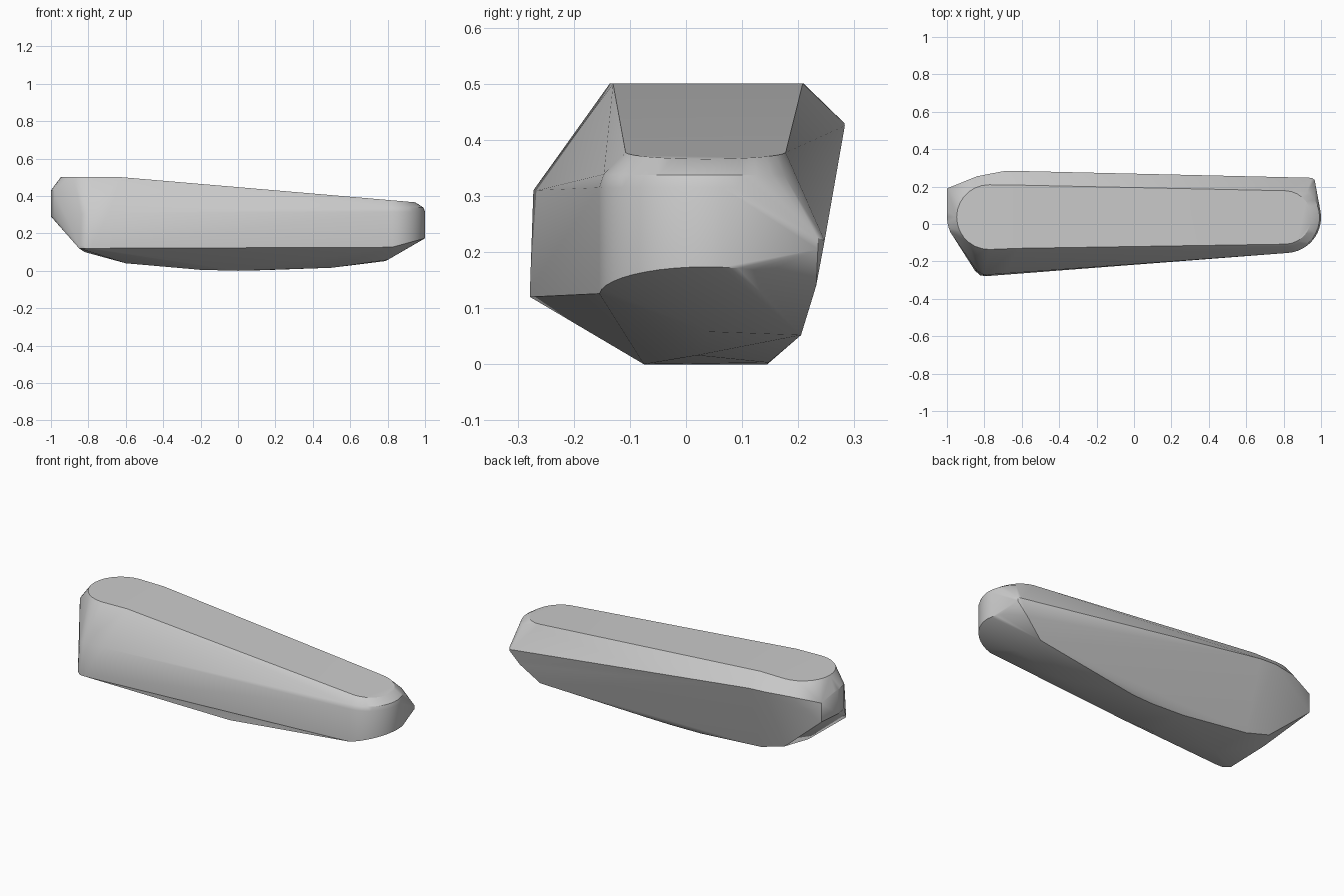
import bpy, bmesh, math

cube = bpy.data.objects.get("Cube")
if cube:
    bpy.data.objects.remove(cube, do_unlink=True)

grey = bpy.data.materials.new("plain grey")
grey.use_nodes = True
grey.diffuse_color = (0.6, 0.6, 0.6, 1)
grey.node_tree.nodes["Principled BSDF"].inputs["Base Color"].default_value = grey.diffuse_color


def arc(cx, cy, r, start, end, z_of, steps=14):
    """Horizontal arc of points whose height follows z_of(x)."""
    points = []
    for i in range(steps + 1):
        a = math.radians(start + (end - start) * i / steps)
        x, y = cx + r * math.cos(a), cy + r * math.sin(a)
        points.append((x, y, z_of(x)))
    return points


def top_z(x):
    return min(0.5, 0.5 - (x + 0.62) * 0.0855)


points = []

# Flat top, a long tapering capsule
points += arc(-0.775, 0.037, 0.173, 90, 270, top_z)
points += arc(0.805, 0.035, 0.143, -86, 86, top_z)
points += [(-0.62, 0.208, 0.5), (-0.62, -0.13, 0.5)]

# Rounded wall of the narrow end
points += arc(0.81, 0.035, 0.182, -86, 50, lambda x: 0.347 - 0.01 * x)
points += arc(0.81, 0.035, 0.190, -86, 35, lambda x: 0.315)
points += arc(0.81, 0.035, 0.190, -86, 35, lambda x: 0.125 + 0.27 * (x - 0.82))

# Rounded wall of the wide end
points += arc(-0.80, 0.04, 0.2, 140, 205, lambda x: 0.43, 8)
points += arc(-0.80, 0.04, 0.2, 140, 205, lambda x: 0.29, 8)
points += [(-1, 0.19, 0.41), (-1, 0.19, 0.30), (-0.95, 0.205, 0.42)]

# Front corner of the wide end
points += [(-0.69, -0.265, 0.31), (-0.8, -0.272, 0.31), (-0.84, -0.25, 0.30)]
for z in (0.12, 0.135):
    points += [(-0.78, -0.278, z), (-0.82, -0.276, z), (-0.85, -0.25, z)]

# Back ridge and the pointed back corner of the narrow end
points += [(-0.84, 0.255, 0.43), (-0.7, 0.282, 0.43), (-0.6, 0.283, 0.425),
           (0.95, 0.247, 0.22), (0.966, 0.235, 0.225), (0.966, 0.235, 0.205),
           (0.9, 0.232, 0.14), (0.79, 0.205, 0.052)]

# Shallow curved belly
points += [(-0.82, 0.05, 0.10), (-0.75, 0.17, 0.085), (-0.6, 0.17, 0.042),
           (-0.6, -0.08, 0.04), (-0.2, -0.075, 0.005), (-0.2, 0.15, 0.005),
           (0, -0.075, 0), (0, 0.145, 0), (0.13, 0.147, 0.003),
           (0.5, 0.02, 0.016), (0.8, 0.04, 0.058)]

# Wrap the outlines in one convex skin
bm = bmesh.new()
for p in points:
    bm.verts.new(p)
bmesh.ops.remove_doubles(bm, verts=bm.verts, dist=0.002)
result = bmesh.ops.convex_hull(bm, input=bm.verts)
loose = [v for v in bm.verts if not v.link_faces]
bmesh.ops.delete(bm, geom=loose, context="VERTS")
bmesh.ops.dissolve_limit(bm, angle_limit=math.radians(0.5), verts=bm.verts, edges=bm.edges)
bmesh.ops.recalc_face_normals(bm, faces=bm.faces)

mesh = bpy.data.meshes.new("tapered_body")
bm.to_mesh(mesh)
bm.free()
mesh.materials.append(grey)
body = bpy.data.objects.new("tapered_body", mesh)
bpy.context.collection.objects.link(body)

bpy.ops.object.select_all(action="DESELECT")
body.select_set(True)
bpy.context.view_layer.objects.active = body
bpy.ops.object.shade_smooth_by_angle(angle=math.radians(30))
